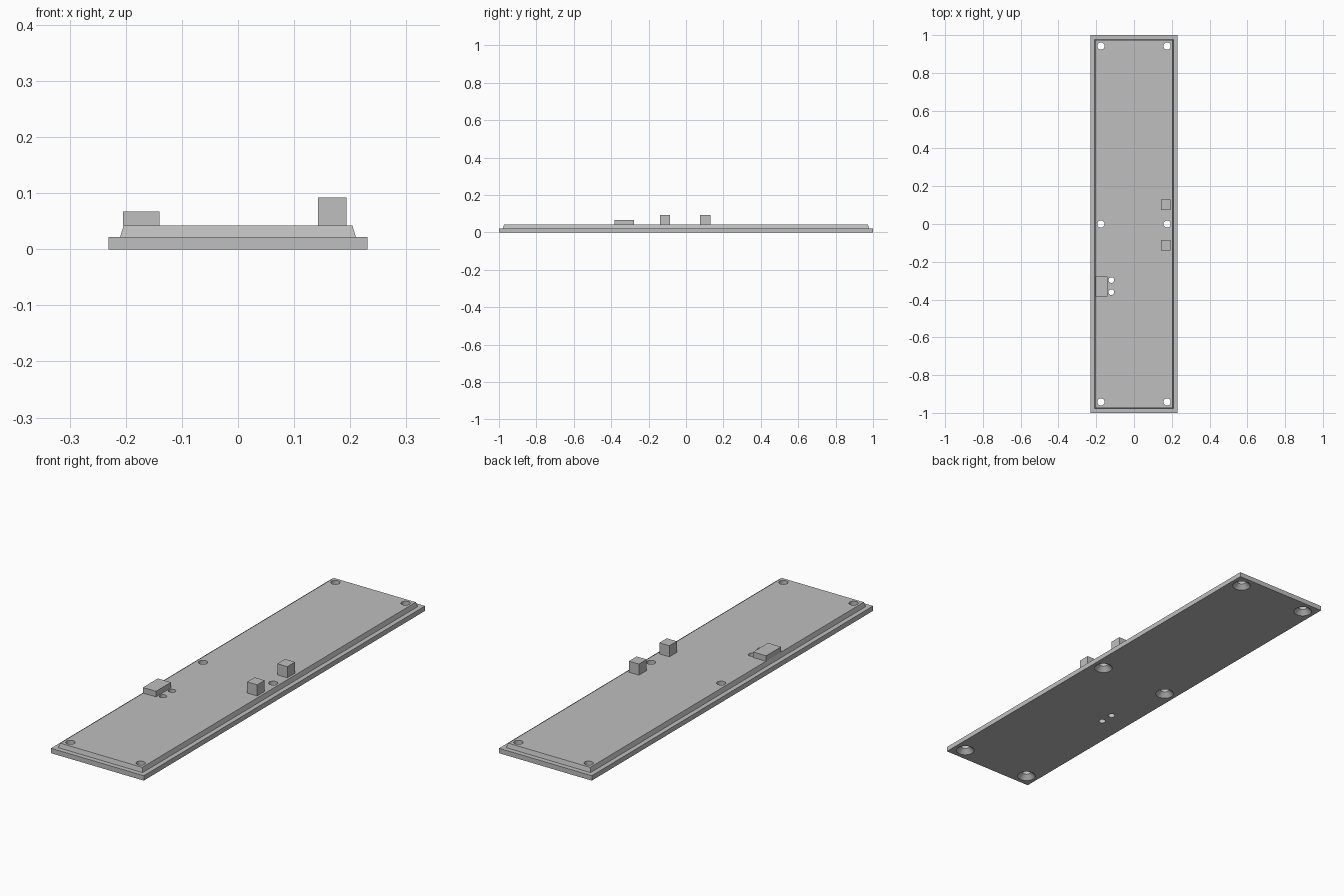
import bpy, bmesh
from math import cos, sin, tau, radians

if "Cube" in bpy.data.objects:
    bpy.data.objects.remove(bpy.data.objects["Cube"], do_unlink=True)

grey = bpy.data.materials.new("plain grey")
grey.use_nodes = True
grey.diffuse_color = (0.52, 0.52, 0.52, 1)
grey.node_tree.nodes["Principled BSDF"].inputs["Base Color"].default_value = grey.diffuse_color


def finish(name, bm):
    bmesh.ops.recalc_face_normals(bm, faces=bm.faces)
    mesh = bpy.data.meshes.new(name)
    bm.to_mesh(mesh)
    bm.free()
    mesh.materials.append(grey)
    obj = bpy.data.objects.new(name, mesh)
    bpy.context.collection.objects.link(obj)
    return obj


def loft(bm, rings):
    """Join stacked rings of points into a closed solid."""
    loops = [[bm.verts.new(p) for p in ring] for ring in rings]
    n = len(loops[0])
    for low, high in zip(loops, loops[1:]):
        for i in range(n):
            j = (i + 1) % n
            bm.faces.new((low[i], low[j], high[j], high[i]))
    bm.faces.new(loops[0][::-1])
    bm.faces.new(loops[-1])


def rectangle(hx, hy, z, cx=0, cy=0):
    return [(cx + sx * hx, cy + sy * hy, z)
            for sx, sy in ((-1, -1), (1, -1), (1, 1), (-1, 1))]


def circle(cx, cy, r, z, n=32):
    return [(cx + r * cos(tau * i / n), cy + r * sin(tau * i / n), z) for i in range(n)]


# Flanged base plate with a slightly tapered raised centre
TOP = 0.042
bm = bmesh.new()
loft(bm, [rectangle(0.231, 1, 0), rectangle(0.231, 1, 0.022),
          rectangle(0.21, 0.978, 0.022), rectangle(0.204, 0.973, TOP)])
plate = finish("base_plate", bm)

# Countersunk screw holes and two small plain holes
bm = bmesh.new()
for x in (-0.175, 0.175):
    for y in (-0.942, 0, 0.942):
        loft(bm, [circle(x, y, r, z) for r, z in
                  ((0.039, -0.01), (0.039, 0), (0.019, 0.02), (0.019, 0.06))])
for y in (-0.297, -0.361):
    loft(bm, [circle(-0.12, y, 0.015, z) for z in (-0.01, 0.06)])
cutter = finish("hole_cutter", bm)
cutter.hide_render = True

# Cut the holes and discard the cutter
cut = plate.modifiers.new("holes", 'BOOLEAN')
cut.operation = 'DIFFERENCE'
cut.solver = 'EXACT'
cut.object = cutter
bpy.ops.object.select_all(action='DESELECT')
plate.select_set(True)
bpy.context.view_layer.objects.active = plate
bpy.ops.object.modifier_apply(modifier=cut.name)
bpy.data.objects.remove(cutter, do_unlink=True)
bpy.ops.object.shade_smooth_by_angle(angle=radians(25))


# Blocks standing on the plate
def block(name, x0, x1, y0, y1, top):
    bm = bmesh.new()
    cx, cy = (x0 + x1) / 2, (y0 + y1) / 2
    loft(bm, [rectangle((x1 - x0) / 2, (y1 - y0) / 2, z, cx, cy) for z in (TOP, top)])
    finish(name, bm)


block("low_block", -0.205, -0.14, -0.383, -0.277, 0.067)
block("front_post", 0.143, 0.193, -0.139, -0.086, 0.092)
block("rear_post", 0.143, 0.193, 0.075, 0.13, 0.092)
